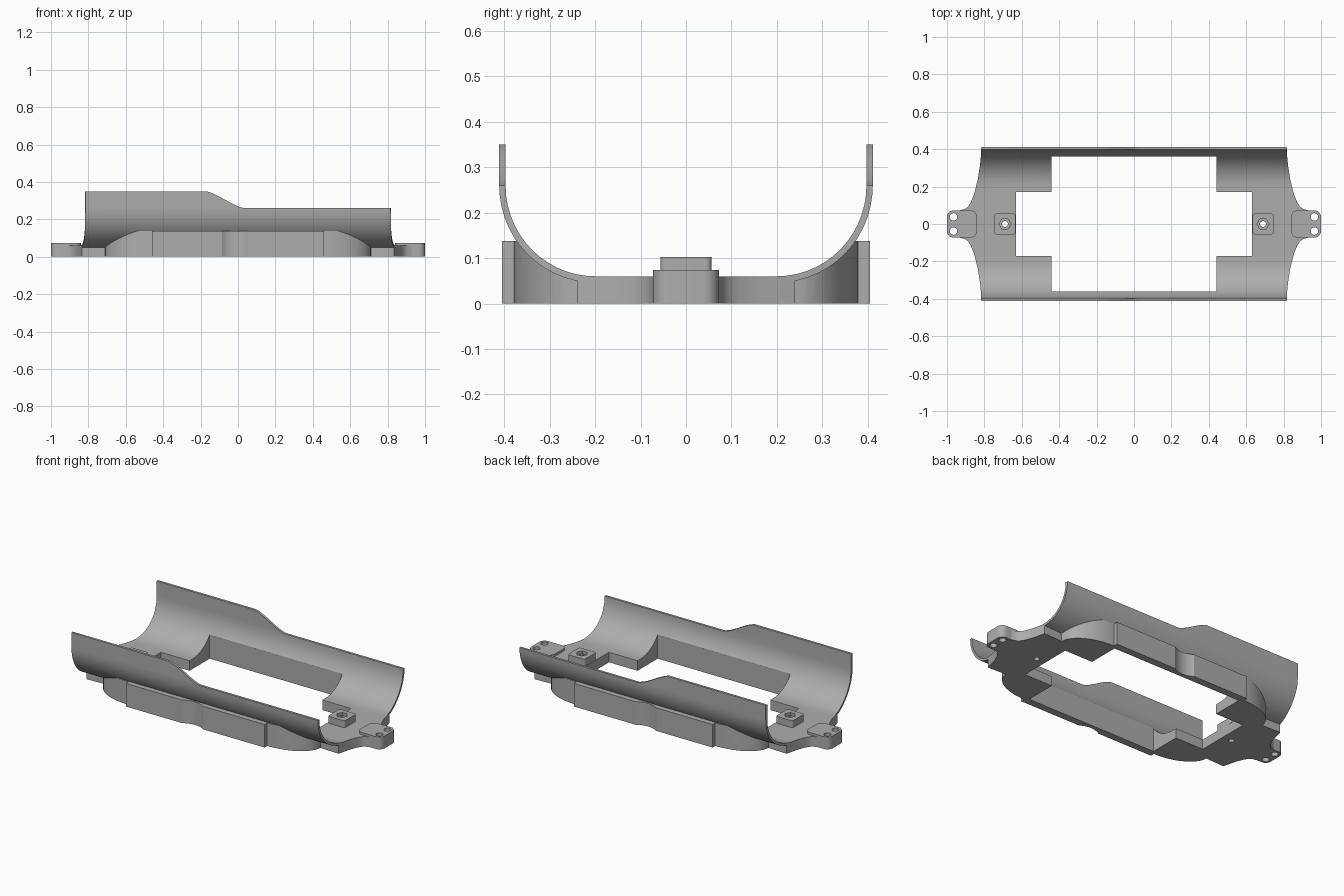
import bpy, bmesh
from math import sin, cos, pi, radians

cube = bpy.data.objects.get("Cube")
if cube:
    bpy.data.objects.remove(cube)

grey = bpy.data.materials.new("matte grey")
grey.use_nodes = True
grey.diffuse_color = (0.42, 0.42, 0.42, 1)
grey.node_tree.nodes["Principled BSDF"].inputs["Base Color"].default_value = grey.diffuse_color


def prism(name, pts, axis, lo, hi):
    """Extrude a closed 2D outline along one axis."""
    place = {"x": lambda u, v, w: (w, u, v),
             "y": lambda u, v, w: (u, w, v),
             "z": lambda u, v, w: (u, v, w)}[axis]
    bm = bmesh.new()
    a = [bm.verts.new(place(u, v, lo)) for u, v in pts]
    b = [bm.verts.new(place(u, v, hi)) for u, v in pts]
    n = len(pts)
    bm.faces.new(a)
    bm.faces.new(b)
    for i in range(n):
        j = (i + 1) % n
        bm.faces.new((a[i], a[j], b[j], b[i]))
    bmesh.ops.recalc_face_normals(bm, faces=bm.faces)
    mesh = bpy.data.meshes.new(name)
    bm.to_mesh(mesh)
    bm.free()
    mesh.materials.append(grey)
    obj = bpy.data.objects.new(name, mesh)
    bpy.context.collection.objects.link(obj)
    return obj


def arc(cx, cy, rx, ry, start, end, n):
    return [(cx + rx * cos(radians(start + (end - start) * i / n)),
             cy + ry * sin(radians(start + (end - start) * i / n))) for i in range(n + 1)]


def circle(cx, cy, r, n=24):
    return arc(cx, cy, r, r, 0, 360 * (n - 1) / n, n - 1)


def rounded(cx, cy, w, h, r):
    pts = []
    for sx, sy, a in ((1, 1, 0), (-1, 1, 90), (-1, -1, 180), (1, -1, 270)):
        pts += arc(cx + sx * (w - r), cy + sy * (h - r), r, r, a, a + 90, 6)
    return pts


def four_way(quarter):
    """Mirror an outline quarter (from +x axis to +y axis) into all quadrants."""
    half = quarter + [(-x, y) for x, y in reversed(quarter)]
    return half + [(x, -y) for x, y in reversed(half)]


def cut(obj, cutters, operation="DIFFERENCE"):
    for c in cutters:
        m = obj.modifiers.new("cut", "BOOLEAN")
        m.solver = "EXACT"
        m.operation = operation
        m.object = c
    graph = bpy.context.evaluated_depsgraph_get()
    graph.update()
    mesh = bpy.data.meshes.new_from_object(obj.evaluated_get(graph))
    obj.modifiers.clear()
    obj.data = mesh


def trough(offset):
    """Right half of the U section, from the flat floor to the upright wall."""
    return arc(0.2, 0.26, 0.197 + offset, 0.2 + offset, -90, 0, 14)


def full_trough(offset, top):
    right = trough(offset) + [(0.397 + offset, top)]
    return [(-y, z) for y, z in reversed(right)] + right


# Shared cutters: stepped window and flared end outline
window = prism("window_cutter", four_way([(0.63, 0.17), (0.44, 0.17), (0.44, 0.36)]), "z", -1, 1)
flare = [(0.93, 0.073), (0.905, 0.08), (0.888, 0.092), (0.873, 0.115), (0.855, 0.16), (0.835, 0.24)]
shell_plan = prism("shell_plan_cutter",
                   four_way(flare + [(0.824, 0.31), (0.818, 0.37), (0.816, 0.43)]), "z", -1, 1)
wave = [(-0.17 + 0.2 * t, 0.35 - 0.09 * (0.5 * t + 0.5 * t * t * (3 - 2 * t)))
        for t in [i / 10 for i in range(11)]]
side_profile = prism("shell_side_cutter",
                     [(-1, 0), (-1, 0.35)] + wave + [(1, 0.26), (1, 0)], "y", -1, 1)

# Thin curved cradle shell
section = full_trough(0, 0.4) + list(reversed(full_trough(0.014, 0.4)))
shell = prism("cradle_shell", section, "x", -0.95, 0.95)
cut(shell, [shell_plan, side_profile], "INTERSECT")
cut(shell, [window])

# Base frame that fills in under the shell
bulge = arc(0.46, 0.235, 0.25, 0.145, 0, 90, 12)
base = prism("base_frame", four_way(flare + [(0.83, 0.24)] + bulge + [(0.46, 0.405)]), "z", 0, 0.138)
cavity = prism("cavity_cutter", full_trough(0.007, 0.6), "x", -1.2, 1.2)
scallops = [prism("scallop_cutter", circle(-0.018, s * 0.508, 0.124, 48), "z", -1, 1)
            for s in (-1, 1)]
cut(base, [cavity, window] + scallops)

parts = [shell, base]
helpers = [window, shell_plan, side_profile, cavity] + scallops

for side, s in (("left", 1), ("right", -1)):
    # End lug with two screw holes
    lug = prism(side + "_lug", rounded(s * 0.92, 0, 0.08, 0.073, 0.035), "z", 0, 0.074)
    holes = [prism("lug_hole_cutter", circle(s * 0.965, y, 0.02), "z", -1, 1) for y in (-0.038, 0.038)]
    cut(lug, holes)
    cut(base, holes)
    cut(shell, holes)
    # Square boss with a hexagonal pocket and through hole
    boss = prism(side + "_boss", rounded(s * 0.69, 0, 0.056, 0.056, 0.012), "z", 0.03, 0.102)
    bore = prism("bore_cutter", circle(s * 0.69, 0, 0.016), "z", -1, 1)
    pocket = prism("pocket_cutter", circle(s * 0.69, 0, 0.032, 6), "z", 0.085, 1)
    cut(boss, [bore, pocket])
    cut(base, [bore])
    cut(shell, [bore])
    parts += [lug, boss]
    helpers += holes + [bore, pocket]

for h in helpers:
    bpy.data.objects.remove(h)

# Smooth the curved faces and keep sharp edges
bpy.ops.object.select_all(action="DESELECT")
for p in parts:
    p.select_set(True)
bpy.context.view_layer.objects.active = shell
bpy.ops.object.shade_smooth_by_angle(angle=radians(25))
